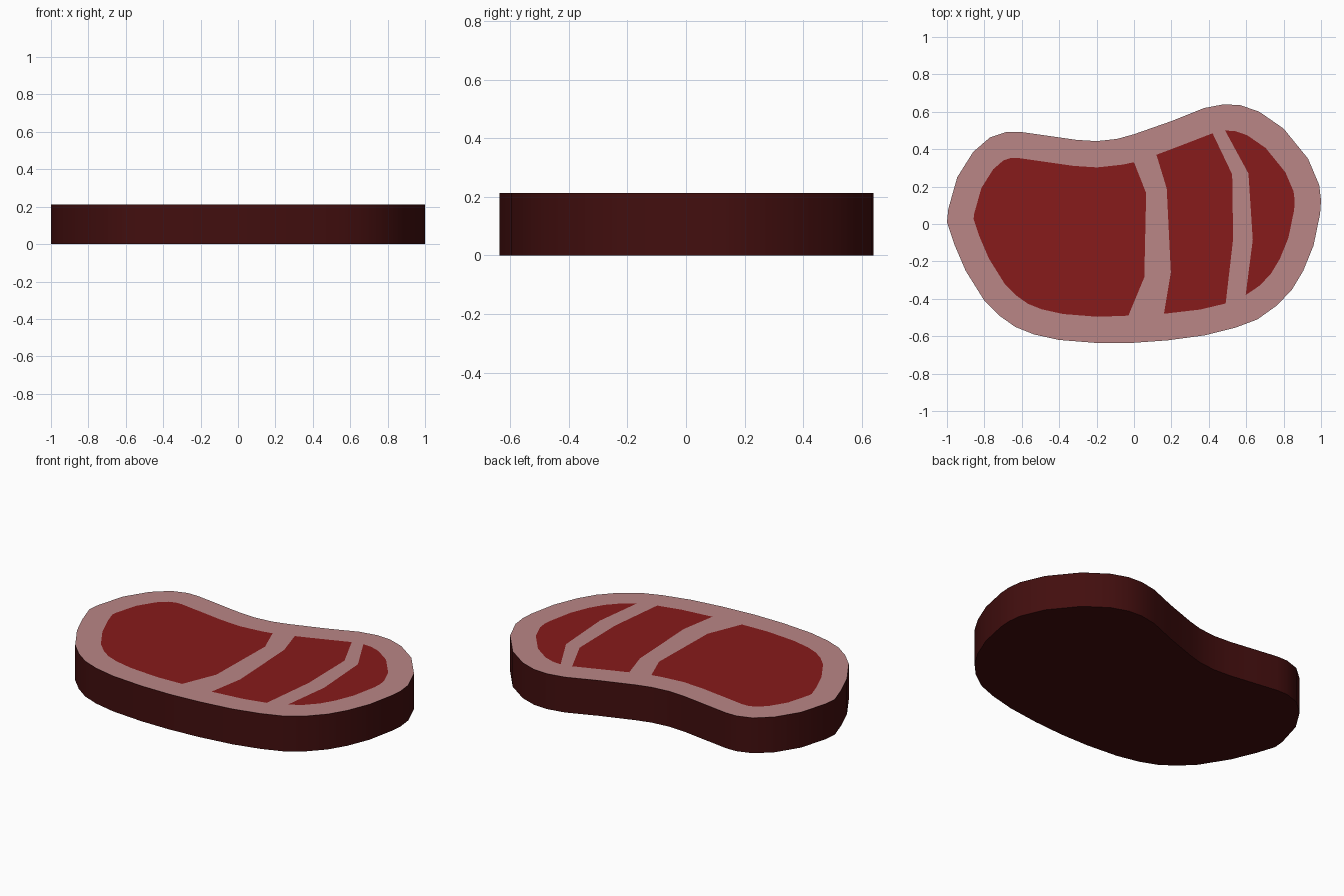
import bpy, bmesh, math
from mathutils import Vector

if "Cube" in bpy.data.objects:
    bpy.data.objects.remove(bpy.data.objects["Cube"])

HEIGHT, RIM = 0.215, 0.14

# Steak outline, counter-clockwise from the right end
OUTLINE = [Vector(p) for p in [
    (.995, .055), (1, .125), (.99, .21), (.93, .35), (.8, .51), (.67, .6), (.57, .635),
    (.48, .64), (.375, .62), (.2, .55), (0, .48), (-.09, .455), (-.2, .443),
    (-.31, .45), (-.45, .47), (-.61, .493), (-.68, .493), (-.77, .463), (-.86, .385),
    (-.945, .25), (-.993, .08), (-1, .01), (-.96, -.11), (-.9, -.25), (-.8, -.41),
    (-.72, -.49), (-.635, -.55), (-.535, -.59), (-.4, -.62), (-.2, -.636),
    (-.015, -.636), (.18, -.622), (.38, -.595), (.54, -.555), (.66, -.51),
    (.765, -.435), (.845, -.35), (.905, -.25), (.96, -.115)]]

# Edges of the two fat seams, top to bottom
SEAMS = [
    [(0, .33), (.065, .165), (.055, -.285), (-.03, -.49)],
    [(.12, .37), (.175, .19), (.197, -.26), (.16, -.48)],
    [(.42, .485), (.525, .265), (.53, -.08), (.49, -.425)],
    [(.487, .5), (.612, .27), (.635, -.085), (.597, -.38)],
]


def material(name, color):
    mat = bpy.data.materials.new(name)
    mat.diffuse_color = (*color, 1)
    mat.use_nodes = True
    mat.node_tree.nodes["Principled BSDF"].inputs["Base Color"].default_value = mat.diffuse_color
    return mat


def slab(name, points, z0, z1, mat):
    """Flat polygon at z0, raised to z1 when the two differ."""
    bm = bmesh.new()
    face = bm.faces.new([bm.verts.new((x, y, z0)) for x, y in points])
    if z1 > z0:
        geom = bmesh.ops.extrude_face_region(bm, geom=[face])["geom"]
        bmesh.ops.translate(bm, vec=(0, 0, z1 - z0),
                            verts=[g for g in geom if isinstance(g, bmesh.types.BMVert)])
        bmesh.ops.recalc_face_normals(bm, faces=bm.faces)
    mesh = bpy.data.meshes.new(name)
    bm.to_mesh(mesh)
    bm.free()
    mesh.materials.append(mat)
    obj = bpy.data.objects.new(name, mesh)
    bpy.context.collection.objects.link(obj)
    return obj


def inset(points, distance):
    result = []
    for i, p in enumerate(points):
        a = (p - points[i - 1]).normalized()
        b = (points[(i + 1) % len(points)] - p).normalized()
        normal = Vector((-a.y - b.y, a.x + b.x)).normalized()
        result.append(p + normal * distance / normal.dot(Vector((-a.y, a.x))))
    return result


def meat_shape(contour, left, right):
    """Part of the contour between a left and a right seam edge."""
    def between(points, end):
        low = left[end][0] + .02 if left else -2
        high = right[end][0] - .02 if right else 2
        return [tuple(p) for p in points if low < p.x < high]
    upper = between([p for p in contour if p.y > 0], 0)
    lower = between([p for p in contour if p.y <= 0], -1)
    return upper + left + lower + right[::-1]


crust = material("crust", (.055, .0045, .0045))
fat = material("fat", (.49, .24, .24))
meat = material("meat", (.242, .011, .011))

# Dark body
body = slab("steak_body", OUTLINE, 0, HEIGHT - .002, crust)
bpy.context.view_layer.objects.active = body
body.select_set(True)
bpy.ops.object.shade_smooth_by_angle(angle=math.radians(40))

# Pale fat face on top
slab("fat_top", OUTLINE, HEIGHT - .001, HEIGHT - .001, fat)

# Red meat areas between the seams
contour = inset(OUTLINE, RIM)
for name, left, right in (("meat_left", [], SEAMS[0]),
                          ("meat_middle", SEAMS[1], SEAMS[2]),
                          ("meat_right", SEAMS[3], [])):
    slab(name, meat_shape(contour, left, right), HEIGHT, HEIGHT, meat)
